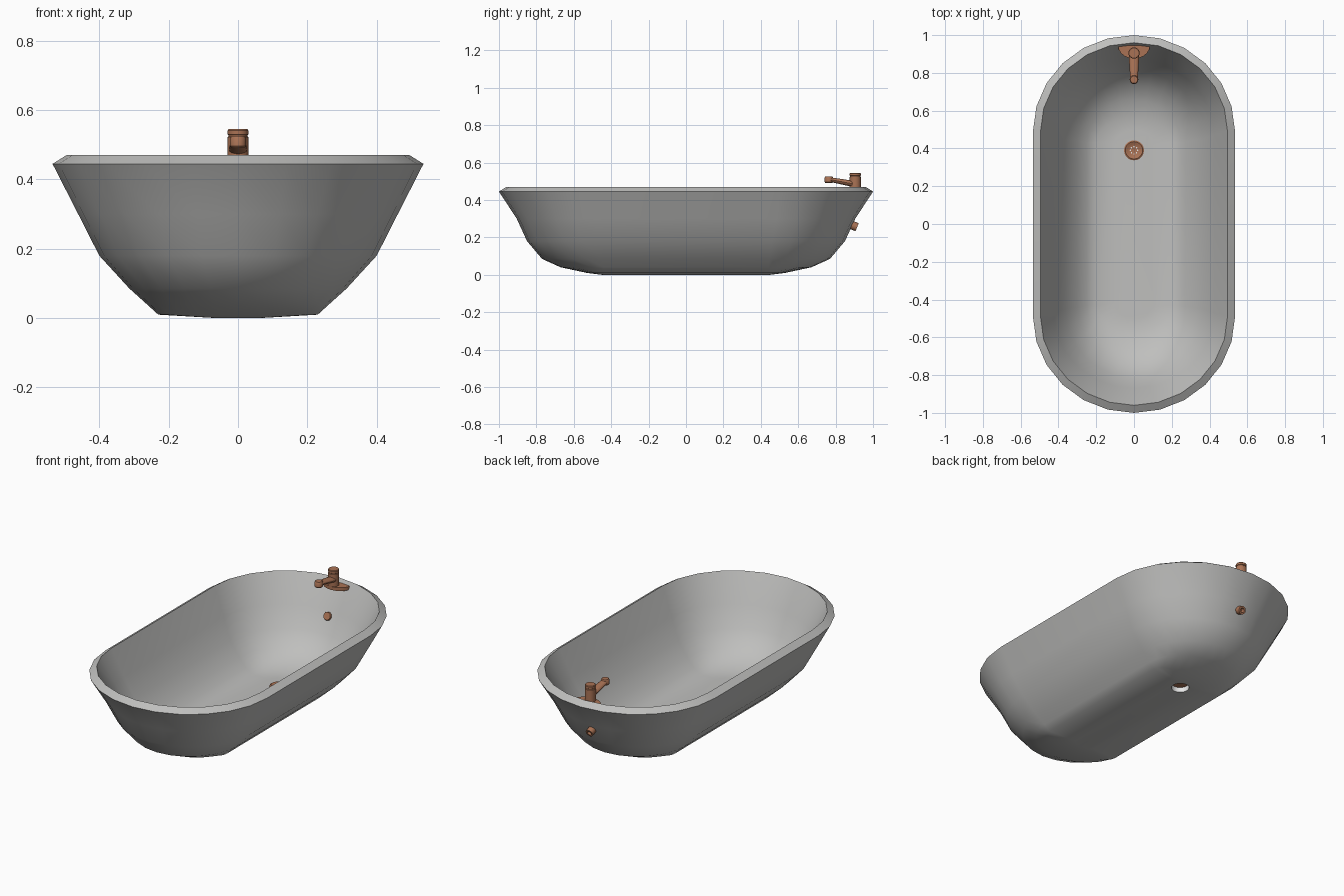
import bpy, bmesh, math
from mathutils import Vector

cube = bpy.data.objects.get("Cube")
if cube:
    bpy.data.objects.remove(cube, do_unlink=True)


def material(name, colour):
    m = bpy.data.materials.new(name)
    m.use_nodes = True
    m.diffuse_color = (*colour, 1)
    m.node_tree.nodes["Principled BSDF"].inputs["Base Color"].default_value = (*colour, 1)
    return m


STONE = material("grey stone", (0.52, 0.52, 0.51))
COPPER = material("copper", (0.40, 0.17, 0.09))
WHITE = material("white enamel", (0.85, 0.85, 0.85))


def loft(name, rings, mat, angle=50):
    """Skin a list of equal-length closed rings and cap both ends."""
    bm = bmesh.new()
    loops = [[bm.verts.new(p) for p in ring] for ring in rings]
    n = len(loops[0])
    for a, b in zip(loops, loops[1:]):
        for i in range(n):
            j = (i + 1) % n
            bm.faces.new((a[i], a[j], b[j], b[i]))
    bm.faces.new(loops[0])
    bm.faces.new(loops[-1])
    bmesh.ops.recalc_face_normals(bm, faces=bm.faces)
    mesh = bpy.data.meshes.new(name)
    bm.to_mesh(mesh)
    bm.free()
    mesh.materials.append(mat)
    ob = bpy.data.objects.new(name, mesh)
    bpy.context.collection.objects.link(ob)
    smooth(ob, angle)
    return ob


def smooth(ob, angle):
    bpy.ops.object.select_all(action="DESELECT")
    ob.select_set(True)
    bpy.context.view_layer.objects.active = ob
    bpy.ops.object.shade_smooth_by_angle(angle=math.radians(angle))


def lathe(name, profile, origin, axis, mat, sides=16, squash=1):
    """Turn (radius, height) pairs about an axis; squash flattens across x."""
    w = Vector(axis).normalized()
    u = Vector((1, 0, 0)) if abs(w.x) < 0.9 else Vector((0, 1, 0))
    v = w.cross(u)
    turn = [math.tau * i / sides for i in range(sides)]
    rings = [[Vector(origin) + w * h + u * r * math.cos(t) + v * r * squash * math.sin(t)
              for t in turn] for r, h in profile]
    return loft(name, rings, mat, 35)


def bath_ring(z, half_width, straight, half_length):
    """Outline with straight sides and elliptical ends of six steps a quarter."""
    ring = []
    for end in (1, -1):
        for k in range(13):
            t = math.radians(15 * k)
            ring.append((end * half_width * math.cos(t),
                         end * (straight + (half_length - straight) * math.sin(t)), z))
    return ring


# Tub shell: inner floor, inner wall, sloping rim, outer wall, underside
sections = [
    (0.035, 0.10, 0.42, 0.50),
    (0.038, 0.20, 0.43, 0.56),
    (0.065, 0.25, 0.43, 0.66),
    (0.11, 0.30, 0.44, 0.74),
    (0.19, 0.365, 0.45, 0.815),
    (0.31, 0.425, 0.47, 0.87),
    (0.47, 0.495, 0.49, 0.96),
    (0.445, 0.535, 0.49, 1.00),
    (0.30, 0.461, 0.48, 0.905),
    (0.18, 0.40, 0.46, 0.85),
    (0.085, 0.313, 0.45, 0.77),
    (0.04, 0.263, 0.44, 0.67),
    (0.01, 0.23, 0.44, 0.53),
    (0.00, 0.06, 0.42, 0.45),
]
tub = loft("tub", [bath_ring(*s) for s in sections], STONE)

# Drain hole through the floor, lined in white
cutter = lathe("drain_hole_cutter", [(0.048, -0.05), (0.048, 0.1)], (0, 0.39, 0), (0, 0, 1), WHITE, 20)
cutter.hide_render = True
cut = tub.modifiers.new("drain_hole", "BOOLEAN")
cut.operation = "DIFFERENCE"
cut.solver = "EXACT"
cut.material_mode = "TRANSFER"
cut.object = cutter
bpy.ops.object.select_all(action="DESELECT")
bpy.context.view_layer.objects.active = tub
tub.select_set(True)
bpy.ops.object.modifier_apply(modifier=cut.name)
bpy.data.objects.remove(cutter, do_unlink=True)
smooth(tub, 50)

# Drain strainer with a ring of small perforations
lathe("drain", [(0.046, 0.028), (0.053, 0.036), (0.053, 0.041), (0.046, 0.045),
                (0.034, 0.041), (0.03, 0.039)], (0, 0.39, 0), (0, 0, 1), COPPER, 20)
for i in range(8):
    t = math.tau * i / 8
    lathe("drain_perforation", [(0.004, 0), (0.004, 0.002)],
          (0.019 * math.cos(t), 0.39 + 0.019 * math.sin(t), 0.038), (0, 0, 1), WHITE, 6)

# Tap bracket: half-oval plate fixed to the inner wall
outline = [(0.085 * math.cos(math.pi * k / 10), 0.945 - 0.07 * math.sin(math.pi * k / 10))
           for k in range(11)]
loft("tap_bracket", [[(x, y, z) for x, y in outline] for z in (0.43, 0.45)], COPPER)

# Tap column with a grooved cap
lathe("tap_column", [(0.03, 0.435), (0.03, 0.522), (0.027, 0.524), (0.027, 0.528),
                     (0.03, 0.53), (0.03, 0.541), (0.027, 0.545)],
      (0, 0.905, 0), (0, 0, 1), COPPER)

# Spout rising slightly towards its nozzle
lathe("tap_spout", [(0.027, 0), (0.025, 0.06), (0.020, 0.14)],
      (0, 0.905, 0.484), (0, -0.14, 0.026), COPPER, squash=0.6)
lathe("tap_nozzle", [(0.019, 0.491), (0.023, 0.496), (0.023, 0.519), (0.019, 0.525)],
      (0, 0.764, 0), (0, 0, 1), COPPER)

# Overflow pipe through the back wall, open at its outer end
lathe("overflow_pipe", [(0.022, 0), (0.024, 0.004), (0.024, 0.012), (0.018, 0.014),
                        (0.018, 0.045), (0.023, 0.045), (0.023, 0.081), (0.013, 0.081),
                        (0.013, 0.055)],
      (0, 0.84, 0.285), (0, 0.92, -0.38), COPPER)
